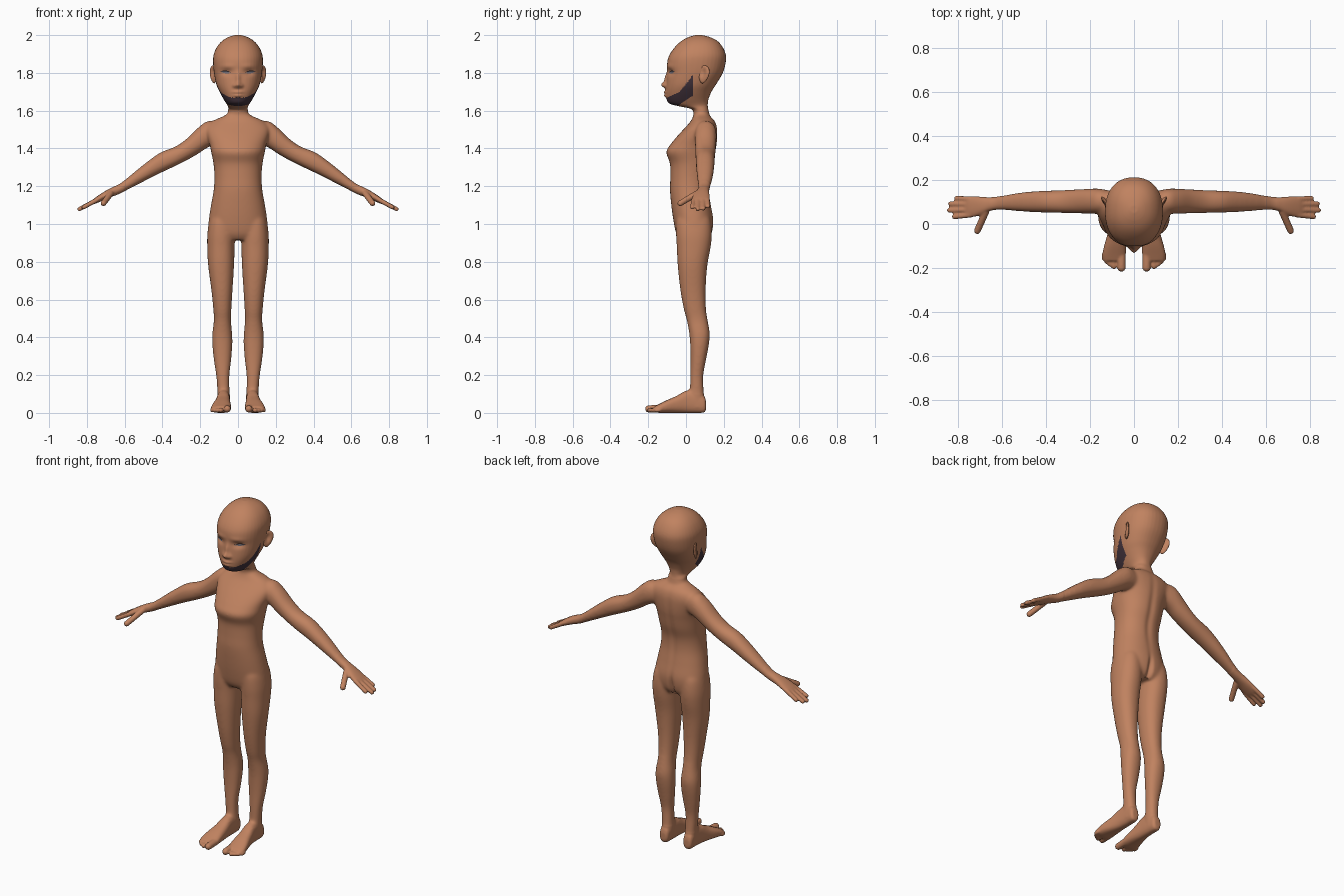
import bpy, bmesh, math
from mathutils import Vector, Matrix
from mathutils.bvhtree import BVHTree

if "Cube" in bpy.data.objects:
    bpy.data.objects.remove(bpy.data.objects["Cube"])


def material(name, rgb):
    m = bpy.data.materials.new(name)
    m.diffuse_color = (*rgb, 1)
    m.use_nodes = True
    m.node_tree.nodes["Principled BSDF"].inputs["Base Color"].default_value = m.diffuse_color
    return m


SKIN = material("skin", (0.53, 0.225, 0.117))
BEARD = material("dark beard", (0.055, 0.033, 0.045))
LASH = material("eyelash black", (0.015, 0.012, 0.015))
EYE = material("eye grey", (0.16, 0.15, 0.18))


def add_object(name, bm, *mats):
    me = bpy.data.meshes.new(name)
    bm.to_mesh(me)
    bm.free()
    for m in mats:
        me.materials.append(m)
    for p in me.polygons:
        p.use_smooth = True
    ob = bpy.data.objects.new(name, me)
    bpy.context.collection.objects.link(ob)
    return ob


def spline(st, steps=5):
    """Catmull-Rom interpolation through the stations."""
    st = [Vector(s) for s in st]
    out = []
    for i in range(len(st) - 1):
        p0, p1, p2, p3 = st[max(i - 1, 0)], st[i], st[i + 1], st[min(i + 2, len(st) - 1)]
        for k in range(steps):
            t = k / steps
            out.append(0.5 * (2 * p1 + (p2 - p0) * t + (2 * p0 - 5 * p1 + 4 * p2 - p3) * t * t
                              + (3 * p1 - p0 - 3 * p2 + p3) * t ** 3))
    return out + [st[-1]]


def loft(bm, axis, stations, side=1, power=2.2, n=40):
    """Rings (t, a0, a1, b0, b1): t along the axis, a and b extents across it."""
    rings = []
    for t, a0, a1, b0, b1 in spline(stations):
        ring = []
        for k in range(n):
            c, s = math.cos(2 * math.pi * k / n), math.sin(2 * math.pi * k / n)
            a = (a0 + a1) / 2 + (a1 - a0) / 2 * math.copysign(abs(c) ** (2 / power), c)
            b = (b0 + b1) / 2 + (b1 - b0) / 2 * math.copysign(abs(s) ** (2 / power), s)
            x, y, z = {"z": (a, b, t), "x": (t, a, b), "y": (a, t, b)}[axis]
            ring.append(bm.verts.new((x * side, y, z)))
        rings.append(ring)
    for r, q in zip(rings, rings[1:]):
        for k in range(n):
            bm.faces.new((r[k], r[(k + 1) % n], q[(k + 1) % n], q[k]))
    bm.faces.new(rings[0])
    bm.faces.new(rings[-1])


def capsule(bm, p, q, r, side):
    """Rounded digit from p to q, where q is the very tip."""
    p, q = Vector(p), Vector(q)
    p.x *= side
    q.x *= side
    d = q - p
    verts = bmesh.ops.create_uvsphere(bm, u_segments=16, v_segments=10, radius=r)["verts"]
    for v in verts:
        if v.co.z > 1e-4:
            v.co.z += d.length - r
    m = Matrix.Translation(p) @ d.to_track_quat("Z", "Y").to_matrix().to_4x4()
    bmesh.ops.transform(bm, matrix=m, verts=verts)


def centred(rows):
    return [(z, -w, w, f, b) for z, w, f, b in rows]


bm = bmesh.new()

# torso: height, half width, front, back
loft(bm, "z", centred([
    (.915, .13, -.03, .115), (.95, .158, -.052, .137), (1.02, .155, -.067, .146),
    (1.10, .143, -.078, .133), (1.18, .129, -.085, .122), (1.25, .125, -.083, .125),
    (1.32, .130, -.085, .145), (1.38, .142, -.105, .157), (1.42, .150, -.083, .164),
    (1.47, .165, -.042, .167), (1.51, .168, -.005, .165), (1.545, .135, .025, .153),
    (1.575, .07, .04, .125), (1.60, .045, .05, .115)]))

# neck and head
loft(bm, "z", centred([
    (1.52, .058, .045, .135), (1.58, .054, .04, .126), (1.608, .052, .03, .118),
    (1.622, .053, -.03, .116), (1.636, .061, -.086, .116), (1.66, .076, -.103, .119),
    (1.70, .098, -.107, .135), (1.74, .115, -.105, .16), (1.80, .127, -.099, .195),
    (1.86, .132, -.099, .211), (1.90, .128, -.085, .21), (1.94, .11, -.056, .192),
    (1.97, .083, -.023, .165), (1.99, .05, .015, .125), (2.0, .018, .05, .085)]), power=2.25)

for s in (1, -1):
    # leg
    loft(bm, "z", [
        (.03, .047, .107, .02, .098), (.08, .043, .108, .012, .097), (.13, .045, .110, .02, .093),
        (.20, .045, .116, .022, .092), (.28, .036, .128, .024, .106), (.36, .030, .136, .022, .121),
        (.42, .031, .136, .017, .126), (.49, .037, .128, .004, .115), (.55, .035, .131, -.012, .106),
        (.65, .029, .141, -.03, .104), (.78, .021, .158, -.044, .113), (.88, .018, .163, -.049, .131),
        (.95, .018, .162, -.053, .137), (1.02, .025, .151, -.05, .13), (1.06, .04, .13, -.03, .11)], s)
    # foot
    loft(bm, "y", [
        (.106, .062, .094, .02, .06), (.095, .050, .105, .002, .09), (.05, .045, .108, 0, .12),
        (0, .043, .112, 0, .118), (-.05, .040, .122, 0, .09), (-.10, .037, .136, 0, .068),
        (-.14, .037, .143, 0, .048), (-.168, .042, .138, .004, .034)], s, 2.5)
    # toes
    for x, y, r in ((.057, -.217, .02), (.091, -.206, .0125), (.108, -.195, .012),
                    (.123, -.183, .012), (.136, -.168, .0115)):
        capsule(bm, (x, -.14, r + .004), (x, y, r), r, s)
    # arm and palm
    loft(bm, "x", [
        (.10, .06, .15, 1.43, 1.54), (.16, .048, .161, 1.405, 1.545), (.21, .047, .16, 1.372, 1.511),
        (.27, .049, .157, 1.338, 1.453), (.33, .05, .154, 1.308, 1.411), (.41, .052, .151, 1.270, 1.379),
        (.48, .055, .147, 1.235, 1.330), (.55, .06, .138, 1.199, 1.274), (.62, .065, .125, 1.163, 1.217),
        (.66, .058, .122, 1.147, 1.197), (.69, .045, .124, 1.135, 1.182), (.72, .034, .126, 1.122, 1.164),
        (.755, .029, .126, 1.108, 1.140), (.772, .035, .122, 1.104, 1.125)], s)
    # fingers and thumb
    for y0, x, y, z in ((.114, .818, .117, 1.088), (.09, .845, .092, 1.076),
                        (.065, .85, .062, 1.073), (.041, .828, .032, 1.083)):
        capsule(bm, (.745, y0, 1.129), (x, y, z), .0125, s)
    capsule(bm, (.675, .055, 1.16), (.718, -.043, 1.102), .0165, s)

bmesh.ops.recalc_face_normals(bm, faces=bm.faces)
body = add_object("body", bm, SKIN, BEARD)

# fuse the parts into one skin
rm = body.modifiers.new("fuse", "REMESH")
rm.mode = "VOXEL"
rm.voxel_size = 0.005
fused = bpy.data.meshes.new_from_object(body.evaluated_get(bpy.context.evaluated_depsgraph_get()))
body.modifiers.clear()
bm = bmesh.new()
bm.from_mesh(fused)


def relax(verts, count):
    for _ in range(count):
        bmesh.ops.smooth_vert(bm, verts=verts, factor=0.5,
                              use_axis_x=True, use_axis_y=True, use_axis_z=True)


relax(bm.verts[:], 3)
relax([v for v in bm.verts if abs(v.co.x) < .6 and .1 < v.co.z < 1.6], 16)
bm.normal_update()


def bump(u, v, su, sv):
    return math.exp(-(u / su) ** 2 - (v / sv) ** 2)


# face relief, spine groove and seat cleft
for v in bm.verts:
    x, y, z = abs(v.co.x), v.co.y, v.co.z
    if z > 1.63 and y < 0 and v.normal.y < -.2:
        d = .022 * bump(x, z - 1.736, .017, .016) + .012 * bump(x, z - 1.77, .013, .032)
        d += .007 * bump(x - .02, z - 1.732, .010, .010)
        d += .011 * bump(x, z - 1.698, .026, .008) + .011 * bump(x, z - 1.680, .024, .008)
        d -= .012 * bump(x - .060, z - 1.803, .028, .017)
        d += .004 * bump(x - .055, z - 1.835, .04, .014)
        v.co.y -= d
    elif y > .08 and v.normal.y > .3:
        v.co.y -= .018 * bump(x, z - .95, .014, .07) + .007 * bump(x, z - 1.3, .02, .2)

# beard along the jaw, chosen by height and depth
tops = [(-.2, 1.668), (-.095, 1.67), (-.035, 1.70), (0, 1.74), (.037, 1.79)]
for f in bm.faces:
    c = f.calc_center_median()
    f.smooth = True
    f.material_index = 0
    if c.y < .037 and 1.6 < c.z < 1.8:
        for (y0, z0), (y1, z1) in zip(tops, tops[1:]):
            if y0 <= c.y < y1:
                top = z0 + (z1 - z0) * (c.y - y0) / (y1 - y0)
                low = 1.616 + max(0, c.y + .06) * .65
                f.material_index = int(low < c.z < top)
tree = BVHTree.FromBMesh(bm)
bm.to_mesh(body.data)
bm.free()


def face_plate(name, x0, x1, z, low, high, mat):
    """Thin almond strip laid on the face, both sides."""
    bm = bmesh.new()
    n = 14
    for s in (1, -1):
        prev = None
        for i in range(n + 1):
            u = i / n
            x, arch = s * (x0 + (x1 - x0) * u), math.sin(math.pi * u)
            pair = []
            for h in (low, high):
                zz = z + .005 * u + h * arch
                hit = tree.ray_cast(Vector((x, -1, zz)), Vector((0, 1, 0)))[0]
                pair.append(bm.verts.new((x, hit.y - .002, zz)))
            if prev:
                quad = (prev[0], pair[0], pair[1], prev[1])
                bm.faces.new(quad if s > 0 else quad[::-1])
            prev = pair
    return add_object(name, bm, mat)


# eyes and lashes
face_plate("eyes", .038, .092, 1.800, -.005, .005, EYE)
face_plate("eyelashes", .034, .100, 1.801, .004, .009, LASH)

# ears: tilted dished discs
bm = bmesh.new()
bmesh.ops.create_uvsphere(bm, u_segments=32, v_segments=24, radius=1)
for v in bm.verts:
    y, z = v.co.y, v.co.z
    v.co = Vector((v.co.x * .012, y * .031 * (1 + .25 * z), z * .048))
    if v.co.x > 0:
        v.co.x -= .013 * bump(y + .1, z - .15, .5, .55)
turn = Matrix.Rotation(math.radians(-30), 4, "Z") @ Matrix.Rotation(math.radians(-12), 4, "X")
bm.transform(Matrix.Translation((.130, .094, 1.792)) @ turn)
ears = add_object("ears", bm, SKIN)
ears.modifiers.new("mirror", "MIRROR")
